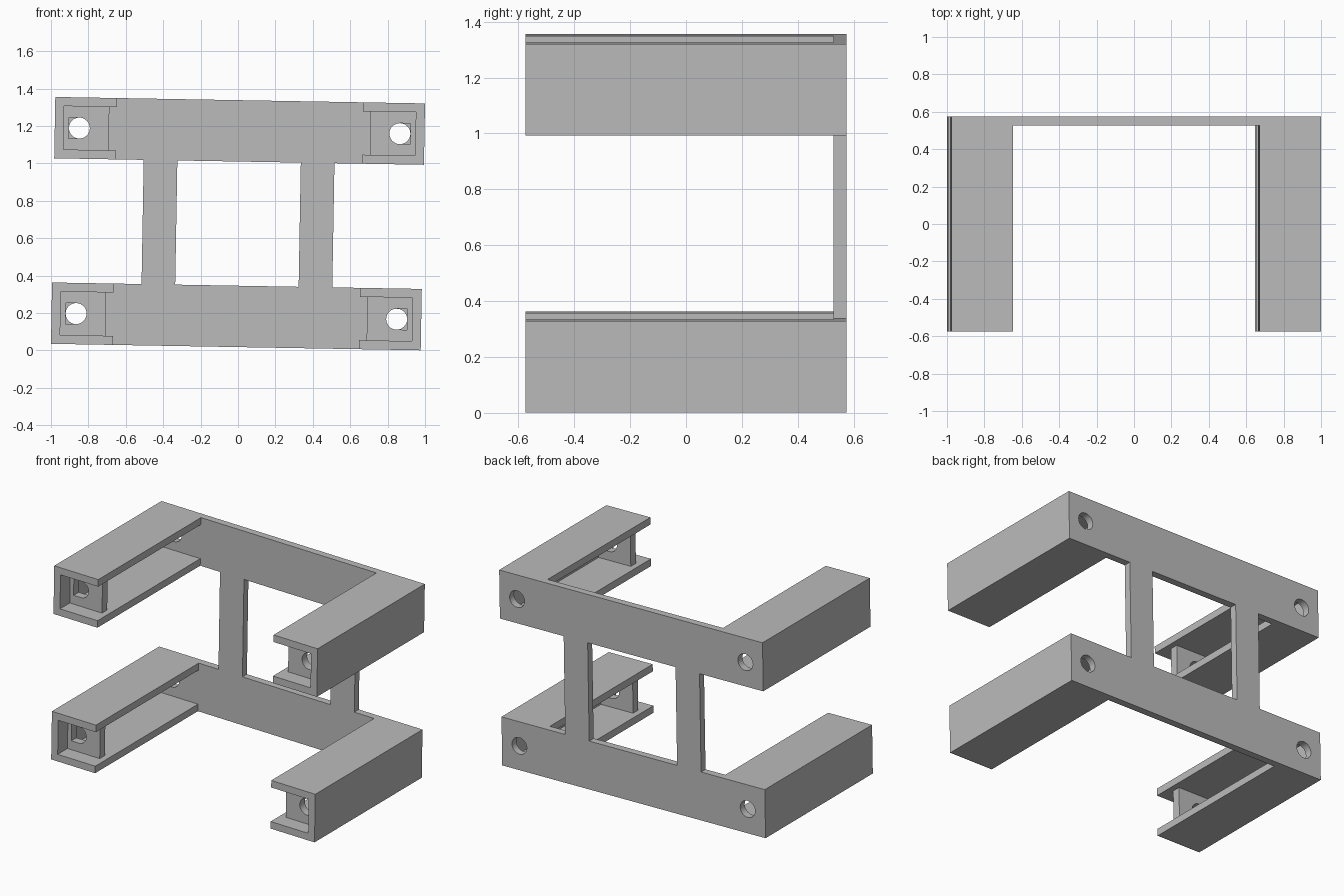
import bpy, bmesh, math
from mathutils import Matrix

cube = bpy.data.objects.get("Cube")
if cube:
    bpy.data.objects.remove(cube, do_unlink=True)

GREY = (0.5, 0.5, 0.5, 1)
mat = bpy.data.materials.new("plain grey")
mat.use_nodes = True
mat.diffuse_color = GREY
mat.node_tree.nodes["Principled BSDF"].inputs["Base Color"].default_value = GREY

# Main sizes
HW, HH = 0.9885, 0.66        # half width and half height of the frame
RAIL = 0.328                 # rail height
ARM = 0.33                   # arm width
T = 0.048                    # wall thickness
FRONT, BACK = -0.575, 0.575
HOLE_X, HOLE_R = 0.857, 0.056
POST_IN, POST_OUT = 0.33, 0.51
MID_Z = HH - RAIL / 2        # height of a rail's centre line

# The whole frame leans slightly to one side
LEAN = Matrix.Translation((0, 0, 0.678)) @ Matrix.Rotation(math.radians(1), 4, 'Y')


def arc(cx, cz, start=0, sweep=360, steps=32):
    return [(cx + HOLE_R * math.cos(math.radians(start + sweep * i / steps)),
             cz + HOLE_R * math.sin(math.radians(start + sweep * i / steps)))
            for i in range(steps + (sweep < 360))]


def slab(name, loops, y0, y1):
    """Extrude filled outlines (later loops are holes) from y0 to y1."""
    curve = bpy.data.curves.new(name, 'CURVE')
    curve.dimensions = '2D'
    curve.fill_mode = 'BOTH'
    curve.extrude = (y1 - y0) / 2
    for pts in loops:
        spline = curve.splines.new('POLY')
        spline.points.add(len(pts) - 1)
        for p, (x, z) in zip(spline.points, pts):
            p.co = (x, z, 0, 1)
        spline.use_cyclic_u = True
    temp = bpy.data.objects.new(name + "_outline", curve)
    bpy.context.collection.objects.link(temp)
    deps = bpy.context.evaluated_depsgraph_get()
    mesh = bpy.data.meshes.new_from_object(temp.evaluated_get(deps))
    bpy.data.objects.remove(temp, do_unlink=True)
    bpy.data.curves.remove(curve)

    bm = bmesh.new()
    bm.from_mesh(mesh)
    bmesh.ops.remove_doubles(bm, verts=bm.verts, dist=1e-5)
    bmesh.ops.recalc_face_normals(bm, faces=bm.faces)
    for f in bm.faces:
        f.smooth = False
    stand = Matrix.Translation((0, (y0 + y1) / 2, 0)) @ Matrix.Rotation(math.pi / 2, 4, 'X')
    bm.transform(LEAN @ stand)
    bm.to_mesh(mesh)
    bm.free()
    mesh.name = name
    mesh.materials.clear()
    mesh.materials.append(mat)
    obj = bpy.data.objects.new(name, mesh)
    bpy.context.collection.objects.link(obj)
    return obj


# Back frame: two rails joined by two posts, with a round hole at each corner
inner = HH - RAIL
half = [(HW, -HH), (HW, -inner), (POST_OUT, -inner),
        (POST_OUT, inner), (HW, inner), (HW, HH)]
outline = half + [(-x, z) for x, z in reversed(half)]
window = [(-POST_IN, -inner), (POST_IN, -inner), (POST_IN, inner), (-POST_IN, inner)]
holes = [arc(sx * HOLE_X, sz * MID_Z) for sx in (-1, 1) for sz in (-1, 1)]
slab("back_frame", [outline, window] + holes, BACK - T, BACK)

# Four channel arms, each with a pierced plate near its front end
for side, sx in (("left", 1), ("right", -1)):
    for level, sz in (("upper", 1), ("lower", -1)):
        z0, z1 = sz * MID_Z - RAIL / 2, sz * MID_Z + RAIL / 2
        lip, wall = HW - ARM, HW - T
        channel = [(lip, z0), (HW, z0), (HW, z1), (lip, z1),
                   (lip, z1 - T), (wall, z1 - T), (wall, z0 + T), (lip, z0 + T)]
        slab(f"{level}_{side}_arm", [[(sx * x, z) for x, z in channel]], FRONT, BACK - T)

        plate = [(lip + 0.04, z0 + T), (wall, z0 + T), (wall, z1 - T), (lip + 0.04, z1 - T)]
        zc = sz * MID_Z
        slot = arc(HOLE_X, zc, 90, 180, 16)
        slot += [(HOLE_X + HOLE_R, zc - HOLE_R), (HOLE_X + HOLE_R, zc + HOLE_R)]
        slab(f"{level}_{side}_end_plate",
             [[(sx * x, z) for x, z in loop] for loop in (plate, slot)],
             FRONT + 0.105, FRONT + 0.16)
